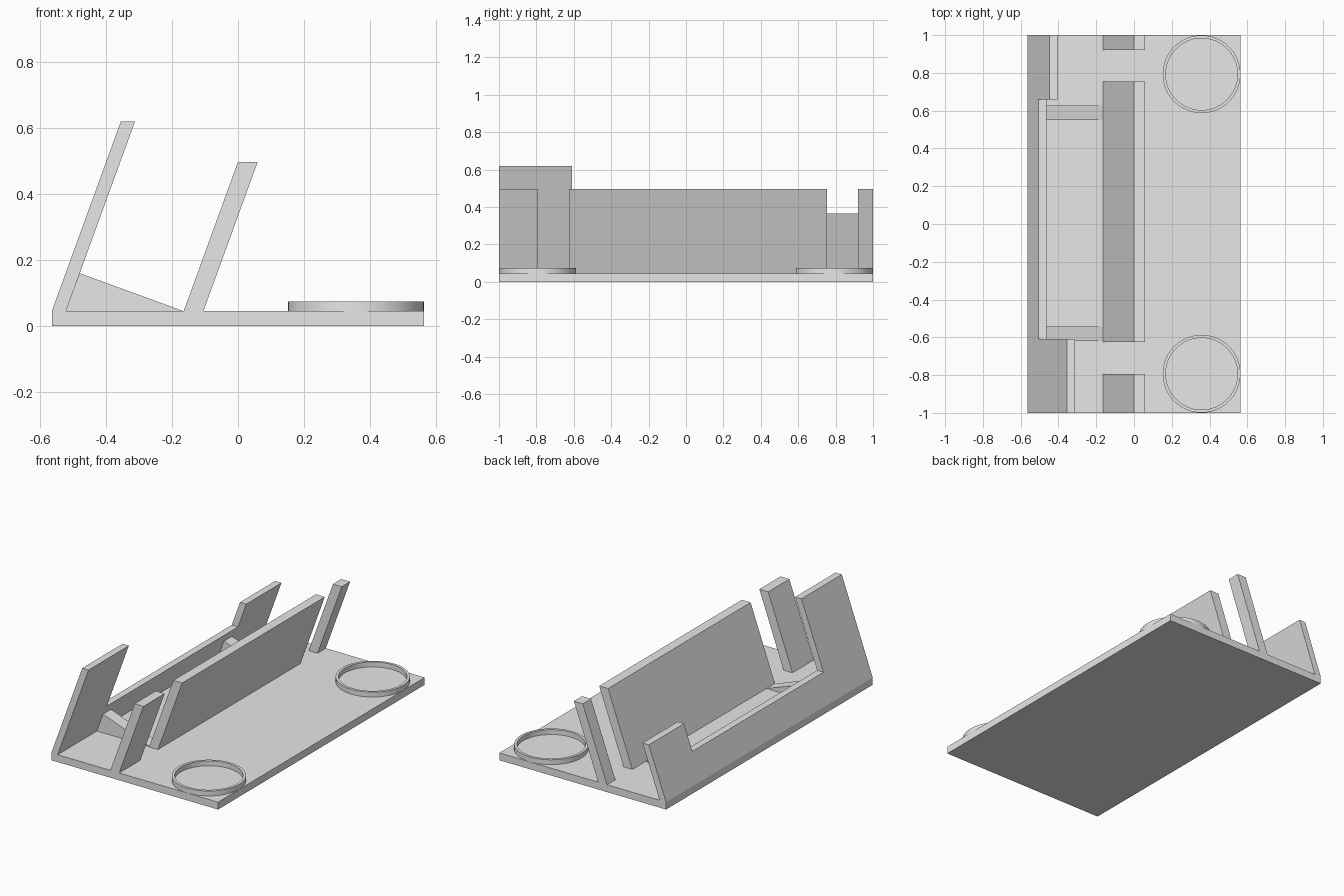
import bpy, bmesh, math
from mathutils import Vector

cube = bpy.data.objects.get("Cube")
if cube:
    bpy.data.objects.remove(cube, do_unlink=True)

grey = bpy.data.materials.new("light_grey")
grey.use_nodes = True
grey.diffuse_color = (0.8, 0.8, 0.8, 1)
grey.node_tree.nodes["Principled BSDF"].inputs["Base Color"].default_value = (0.8, 0.8, 0.8, 1)

FLOOR = 0.045                       # top of the base plate
LEAN = math.tan(math.radians(20))   # backward lean of the walls


def prism(name, outline, offset):
    """Extrude a closed 3D outline along an offset."""
    bm = bmesh.new()
    face = bm.faces.new([bm.verts.new(p) for p in outline])
    extruded = bmesh.ops.extrude_face_region(bm, geom=[face], use_keep_orig=True)
    moved = [g for g in extruded["geom"] if isinstance(g, bmesh.types.BMVert)]
    bmesh.ops.translate(bm, verts=moved, vec=Vector(offset))
    bmesh.ops.recalc_face_normals(bm, faces=bm.faces)
    mesh = bpy.data.meshes.new(name)
    bm.to_mesh(mesh)
    bm.free()
    mesh.materials.append(grey)
    obj = bpy.data.objects.new(name, mesh)
    bpy.context.collection.objects.link(obj)
    return obj


def leaning_wall(name, x, thickness, outline):
    """Wall from a (y, z) outline, sheared so it leans toward +x."""
    points = [(x + (z - FLOOR) * LEAN, y, z) for y, z in outline]
    return prism(name, points, (thickness, 0, 0))


def ring(name, y, segments=64):
    """Low round rim with a rectangular section."""
    section = [(0.19, FLOOR), (0.206, FLOOR), (0.206, 0.075), (0.19, 0.075)]
    bm = bmesh.new()
    loops = []
    for i in range(segments):
        a = math.tau * i / segments
        loops.append([bm.verts.new((r * math.cos(a), r * math.sin(a), z)) for r, z in section])
    for i in range(segments):
        a, b = loops[i], loops[(i + 1) % segments]
        for j in range(4):
            k = (j + 1) % 4
            bm.faces.new((a[j], b[j], b[k], a[k]))
    bmesh.ops.recalc_face_normals(bm, faces=bm.faces)
    mesh = bpy.data.meshes.new(name)
    bm.to_mesh(mesh)
    bm.free()
    mesh.materials.append(grey)
    obj = bpy.data.objects.new(name, mesh)
    obj.location = (0.358, y, 0)
    bpy.context.collection.objects.link(obj)
    bpy.ops.object.select_all(action="DESELECT")
    obj.select_set(True)
    bpy.context.view_layer.objects.active = obj
    bpy.ops.object.shade_smooth_by_angle(angle=math.radians(30))


# Base plate
prism("base_plate", [(-0.565, -1, 0), (0.565, -1, 0), (0.565, 1, 0), (-0.565, 1, 0)],
      (0, 0, FLOOR))

# Outer wall with a stepped top edge
leaning_wall("outer_wall", -0.565, 0.043,
             [(-1, FLOOR), (1, FLOOR), (1, 0.365), (0.66, 0.365),
              (0.66, 0.21), (-0.61, 0.21), (-0.61, 0.62), (-1, 0.62)])

# Inner wall in three separate panels
for name, y0, y1 in [("inner_panel_front", -1, -0.795),
                     ("inner_panel_middle", -0.625, 0.755),
                     ("inner_panel_back", 0.92, 1)]:
    leaning_wall(name, -0.165, 0.06,
                 [(y0, FLOOR), (y1, FLOOR), (y1, 0.497), (y0, 0.497)])

# Sloped support wedges between the walls
for name, y in [("support_wedge_front", -0.62), ("support_wedge_back", 0.55)]:
    prism(name, [(-0.522, y, FLOOR), (-0.165, y, FLOOR), (-0.48, y, 0.16)], (0, 0.077, 0))

# Round rims on the open part of the base
ring("round_rim_front", -0.793)
ring("round_rim_back", 0.793)
